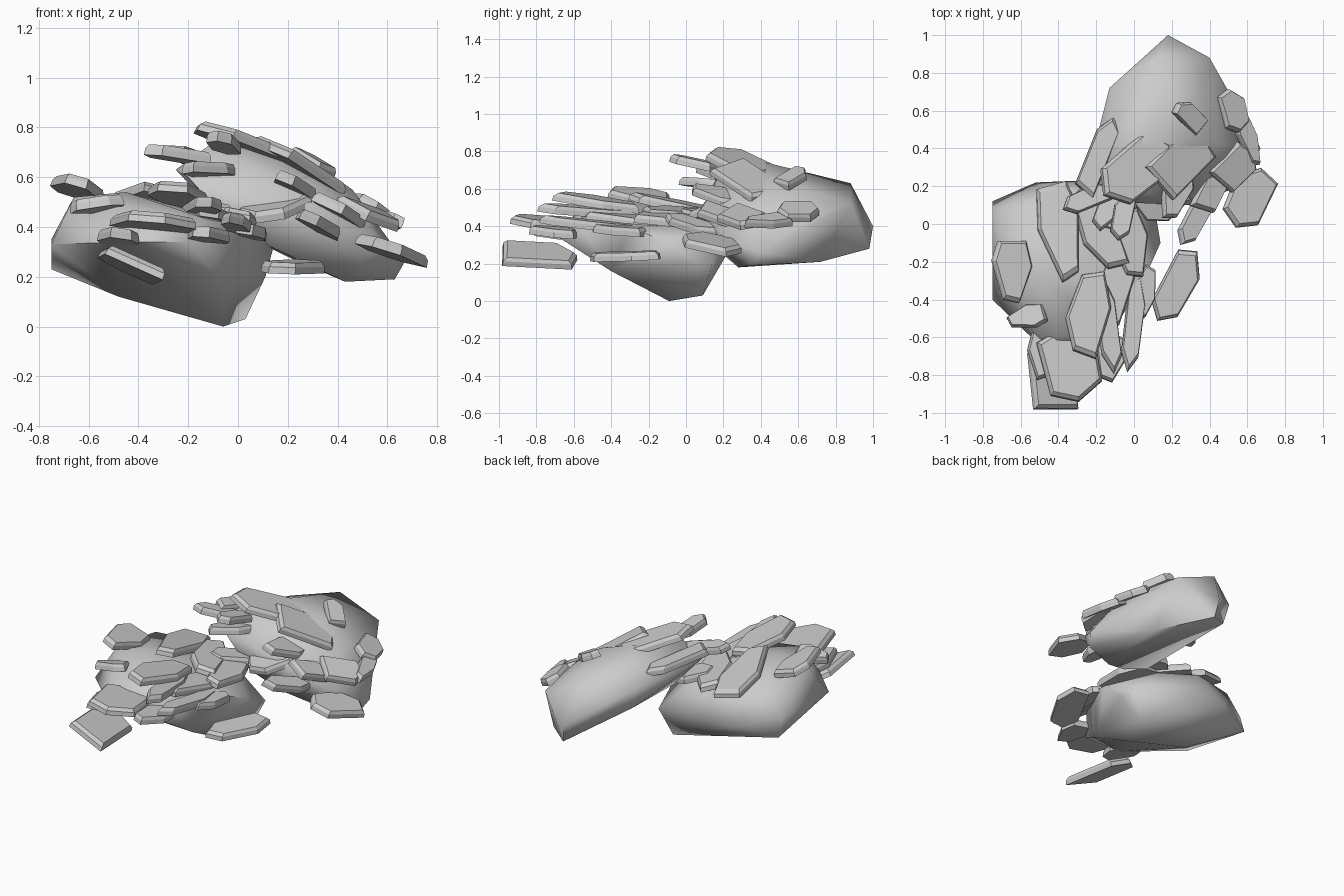
import bpy, bmesh, math, random
from mathutils import Vector

random.seed(11)


def add_object(name, bm):
    mesh = bpy.data.meshes.new(name)
    bmesh.ops.recalc_face_normals(bm, faces=bm.faces)
    bm.to_mesh(mesh)
    bm.free()
    ob = bpy.data.objects.new(name, mesh)
    bpy.context.collection.objects.link(ob)
    return ob


def boulder(name, points):
    """Faceted hull with soft shading."""
    bm = bmesh.new()
    for p in points:
        bm.verts.new(p)
    bmesh.ops.convex_hull(bm, input=bm.verts)
    loose = [v for v in bm.verts if not v.link_faces]
    bmesh.ops.delete(bm, geom=loose, context='VERTS')
    ob = add_object(name, bm)
    bpy.ops.object.select_all(action='DESELECT')
    ob.select_set(True)
    bpy.context.view_layer.objects.active = ob
    bpy.ops.object.shade_smooth_by_angle(angle=math.radians(75))
    return ob


# Angular shard outlines: along the length, across the width
OUTLINES = [
    [(-.5, -.1), (-.3, -.5), (.42, -.42), (.5, .1), (.2, .5), (-.35, .38)],
    [(-.5, -.35), (.1, -.5), (.5, -.2), (.42, .3), (-.1, .5), (-.45, .2)],
    [(-.5, -.4), (.38, -.5), (.5, -.05), (.3, .42), (-.4, .5)],
    [(-.5, .1), (-.42, -.3), (.2, -.5), (.5, -.3), (.46, .4), (.05, .5)]]


def shard(name, x, y, z, length, width, yaw, slope_x, slope_y, thick=.045):
    """Thin tilted slab with a chamfered top."""
    bm = bmesh.new()
    a = math.radians(yaw)
    flip = random.choice((-1, 1))
    outline = random.choice(OUTLINES)
    length, width = length * 1.06, width * 1.15
    normal = Vector((-slope_x, -slope_y, 1)).normalized()
    rings = []
    for h, s in ((-.5, 1), (.1, .98), (.5, .88)):
        ring = []
        for u, v in outline:
            u, v = u * length * s, v * width * s * flip
            dx = u * math.cos(a) - v * math.sin(a)
            dy = u * math.sin(a) + v * math.cos(a)
            p = Vector((x + dx, y + dy, z + slope_x * dx + slope_y * dy))
            ring.append(bm.verts.new(p + normal * h * thick))
        rings.append(ring)
    n = len(outline)
    for lo, hi in zip(rings, rings[1:]):
        for i in range(n):
            j = (i + 1) % n
            bm.faces.new((lo[i], lo[j], hi[j], hi[i]))
    bm.faces.new(rings[0])
    bm.faces.new(rings[-1])
    return add_object(name, bm)


# Main rock bodies
boulder("front_boulder", [
    (-.06, -.09, 0), (.03, .09, .03), (-.48, -.1, .12), (-.05, -.4, .16),
    (.11, .0, .2), (.1, .14, .2), (-.2, -.68, .34), (-.46, -.68, .34),
    (-.75, -.4, .33), (-.75, .12, .23), (-.75, .08, .35), (-.52, .22, .28),
    (-.28, .23, .27), (-.66, -.3, .52), (-.45, -.3, .54), (-.4, -.6, .46),
    (-.12, -.58, .43), (.05, -.3, .4), (.14, -.1, .31), (-.1, .1, .4),
    (-.65, .08, .47), (-.35, .18, .44)])
boulder("rear_boulder", [
    (.18, 1, .4), (.2, .98, .28), (.4, .88, .52), (.12, .88, .63),
    (-.13, .72, .6), (-.1, .7, .47), (.45, .72, .21), (.43, .28, .18),
    (.63, .35, .19), (.67, .4, .26), (.5, .68, .45), (.05, .43, .74),
    (.3, .45, .66), (-.1, .2, .74), (-.25, .25, .63), (-.2, .12, .6),
    (0, .12, .38), (.2, .15, .29), (.56, .2, .34), (.3, .1, .48),
    (.46, .42, .55)])

# Shards on the front rock: x, y, z, length, width, yaw, slope x, slope y
front = [
    (-.39, -.04, .51, .5, .2, 98, -.1, -.22),
    (-.19, -.02, .47, .46, .18, 115, -.15, -.12),
    (-.02, -.1, .44, .36, .18, 105, -.2, -.08),
    (.23, -.33, .24, .4, .16, 65, -.05, .05),
    (-.43, -.79, .25, .4, .22, 100, -.45, -.1),
    (-.33, -.74, .42, .38, .28, 110, -.1, -.1),
    (-.12, -.71, .37, .24, .15, 85, -.1, -.08),
    (-.24, -.47, .53, .44, .2, 80, -.12, -.14),
    (-.14, -.52, .48, .52, .1, 100, -.15, -.1),
    (0, -.52, .41, .5, .09, 85, -.12, -.1),
    (.06, -.36, .38, .28, .1, 80, -.15, -.06),
    (-.64, -.25, .56, .32, .18, 95, -.32, -.15),
    (-.57, -.49, .49, .2, .11, 10, .15, -.2),
    (-.48, -.68, .36, .26, .14, 100, -.1, -.12),
    (-.1, -.35, .44, .4, .16, 80, -.12, -.1)]
# Shards on the rear rock
rear = [
    (.02, .29, .74, .42, .24, 45, -.3, -.13),
    (-.19, .36, .68, .42, .11, 70, -.12, -.1),
    (-.24, .14, .69, .28, .1, 20, -.1, -.15),
    (.25, .33, .65, .34, .22, 50, -.55, -.12),
    (.3, .57, .66, .18, .1, 130, -.5, .1),
    (.53, .6, .48, .22, .12, 110, -.6, -.15),
    (.61, .44, .43, .26, .08, 110, -.5, -.1),
    (.54, .3, .45, .24, .16, 40, -.45, .1),
    (.61, .14, .31, .32, .2, 60, -.3, -.08),
    (.33, .03, .41, .3, .1, 65, -.4, -.1),
    (.16, .12, .48, .28, .18, 30, .15, .3),
    (-.12, .1, .63, .28, .14, 60, .05, -.12),
    (.22, .16, .57, .26, .14, 70, -.4, -.15),
    (-.1, .08, .46, .26, .14, 40, -.1, -.1),
    (.42, .19, .46, .26, .12, 60, -.5, -.1),
    (-.06, .04, .74, .24, .1, 75, -.1, -.2)]
for group, rows in (("front_shard", front), ("rear_shard", rear)):
    for i, row in enumerate(rows):
        shard(f"{group}_{i + 1}", *row)
